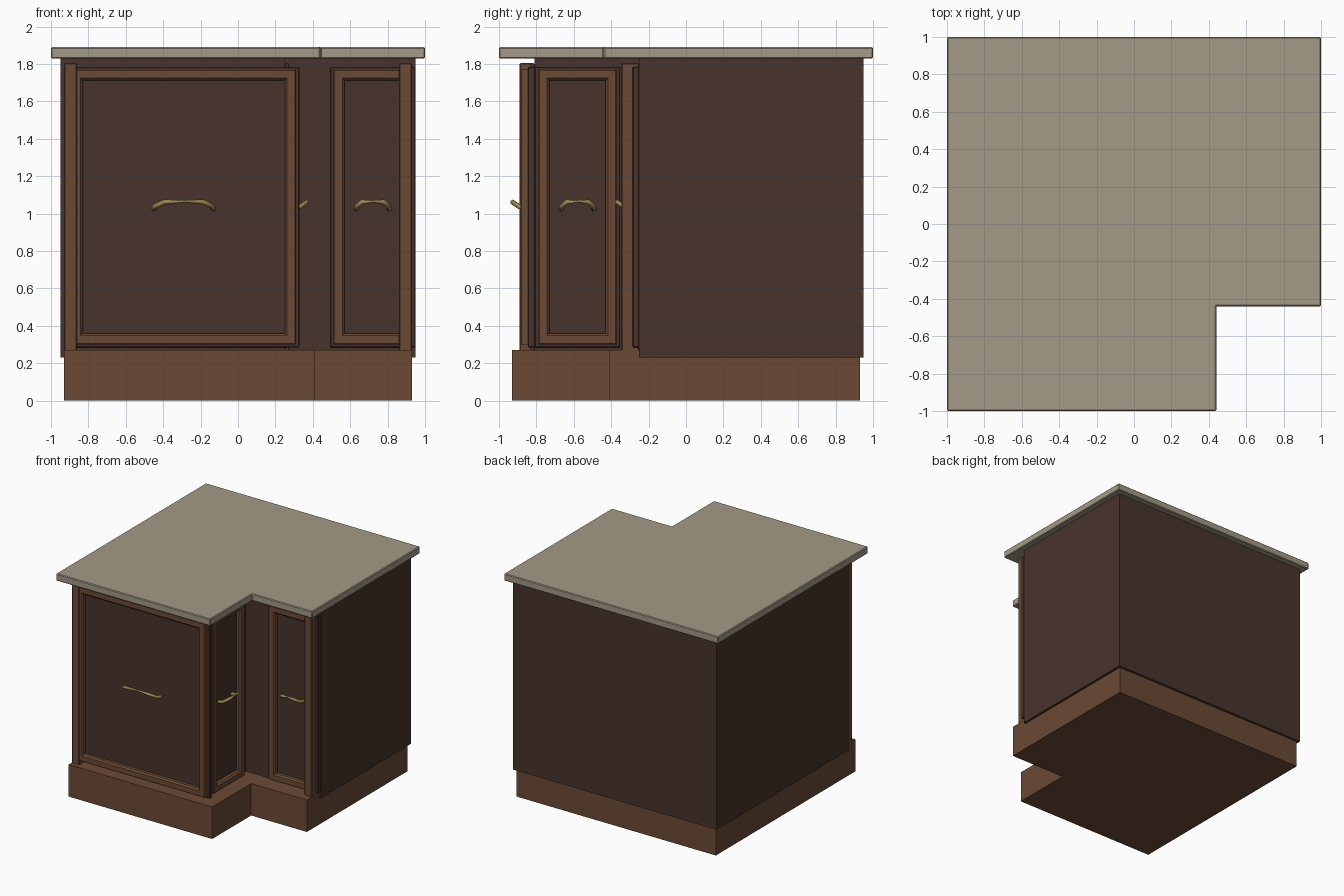
import bpy, bmesh
from math import radians
from mathutils import Matrix

if "Cube" in bpy.data.objects:
    bpy.data.objects.remove(bpy.data.objects["Cube"])


def material(name, rgb):
    m = bpy.data.materials.new(name)
    m.diffuse_color = (*rgb, 1)
    m.use_nodes = True
    m.node_tree.nodes["Principled BSDF"].inputs["Base Color"].default_value = m.diffuse_color
    return m


WOOD = material("frame_wood", (0.145, 0.068, 0.036))
DARK = material("dark_wood", (0.065, 0.034, 0.025))
STONE = material("stone", (0.37, 0.325, 0.245))
BRASS = material("brass", (0.34, 0.25, 0.09))


def finish(bm, name, mat, bevel=0.0, matrix=None):
    bmesh.ops.recalc_face_normals(bm, faces=bm.faces)
    me = bpy.data.meshes.new(name)
    bm.to_mesh(me)
    bm.free()
    ob = bpy.data.objects.new(name, me)
    bpy.context.collection.objects.link(ob)
    me.materials.append(mat)
    if matrix:
        ob.matrix_world = matrix
    if bevel:
        b = ob.modifiers.new("bevel", 'BEVEL')
        b.width, b.segments = bevel, 1
    return ob


def box(name, x0, x1, y0, y1, z0, z1, mat, bevel=0.0, matrix=None):
    bm = bmesh.new()
    bmesh.ops.create_cube(bm, size=1)
    for v in bm.verts:
        v.co.x = x1 if v.co.x > 0 else x0
        v.co.y = y1 if v.co.y > 0 else y0
        v.co.z = z1 if v.co.z > 0 else z0
    return finish(bm, name, mat, bevel, matrix)


def l_block(name, left, right, front, back, nx, ny, z0, z1, mat, bevel=0.0):
    """Block with its front right corner cut away at (nx, ny)."""
    pts = [(left, front), (nx, front), (nx, ny), (right, ny), (right, back), (left, back)]
    bm = bmesh.new()
    face = bm.faces.new([bm.verts.new((x, y, z0)) for x, y in pts])
    ext = bmesh.ops.extrude_face_region(bm, geom=[face])
    for v in ext['geom']:
        if isinstance(v, bmesh.types.BMVert):
            v.co.z = z1
    return finish(bm, name, mat, bevel)


def door_frame(name, hw, z0, z1, matrix):
    """Mitred frame made of rectangular rings: (inset, depth)."""
    rings = [(0, 0.035), (0, 0.069), (0.006, 0.075), (0.048, 0.075), (0.06, 0.062), (0.06, 0.035)]
    bm = bmesh.new()
    loops = [[bm.verts.new((sx * (hw - i), -d, (z0 + i) if sz < 0 else (z1 - i)))
              for sx, sz in ((-1, -1), (1, -1), (1, 1), (-1, 1))] for i, d in rings]
    for k, a in enumerate(loops):
        b = loops[(k + 1) % len(loops)]
        for j in range(4):
            n = (j + 1) % 4
            bm.faces.new((a[j], a[n], b[n], b[j]))
    return finish(bm, name, WOOD, 0, matrix)


def handle(name, half, matrix):
    """Bowed pull, thin in the middle, with feet that slope down to the door."""
    cu = bpy.data.curves.new(name, 'CURVE')
    cu.dimensions = '3D'
    cu.bevel_depth, cu.bevel_resolution, cu.use_fill_caps = 0.014, 1, True
    pts = [(-1, .035, 1.025, 1), (-1, .08, 1.036, 1), (-.66, .118, 1.062, .95), (0, .118, 1.066, .5),
           (.66, .118, 1.062, .95), (1, .08, 1.036, 1), (1, .035, 1.025, 1)]
    sp = cu.splines.new('POLY')
    sp.points.add(len(pts) - 1)
    for p, (u, d, z, r) in zip(sp.points, pts):
        p.co = (u * half, -d, z, 1)
        p.radius = r
    cu.materials.append(BRASS)
    ob = bpy.data.objects.new(name, cu)
    bpy.context.collection.objects.link(ob)
    ob.matrix_world = matrix
    bpy.ops.object.select_all(action='DESELECT')
    ob.select_set(True)
    bpy.context.view_layer.objects.active = ob
    bpy.ops.object.convert(target='MESH')


# main blocks
l_block("plinth", -0.93, 0.93, -0.93, 0.93, 0.41, -0.41, 0, 0.27, WOOD)
l_block("carcass", -0.95, 0.95, -0.81, 0.95, 0.25, -0.25, 0.23, 1.83, DARK)
l_block("countertop", -1, 1, -1, 1, 0.44, -0.44, 1.83, 1.89, STONE, 0.006)

# doors: name, centre on the carcass face, angle, frame half width, handle half width
doors = [("front", (-0.29, -0.81), 0, 0.60, 0.158),
         ("inner_side", (0.25, -0.58), 90, 0.21, 0.087),
         ("inner_front", (0.72, -0.25), 0, 0.21, 0.087)]
for label, (x, y), angle, hw, grip in doors:
    m = Matrix.Translation((x, y, 0)) @ Matrix.Rotation(radians(angle), 4, 'Z')
    box(label + "_door_panel", -hw - 0.018, hw + 0.018, -0.035, 0, 0.285, 1.785, DARK, 0.004, m)
    door_frame(label + "_door_frame", hw, 0.30, 1.772, m)
    handle(label + "_door_handle", grip, m)

# corner posts
for label, x0, x1, y0, y1 in [("left", -0.93, -0.86, -0.89, -0.81),
                              ("middle", 0.25, 0.272, -0.832, -0.81),
                              ("right", 0.86, 0.93, -0.345, -0.25)]:
    box(label + "_corner_post", x0, x1, y0, y1, 0.265, 1.805, WOOD, 0.006)
